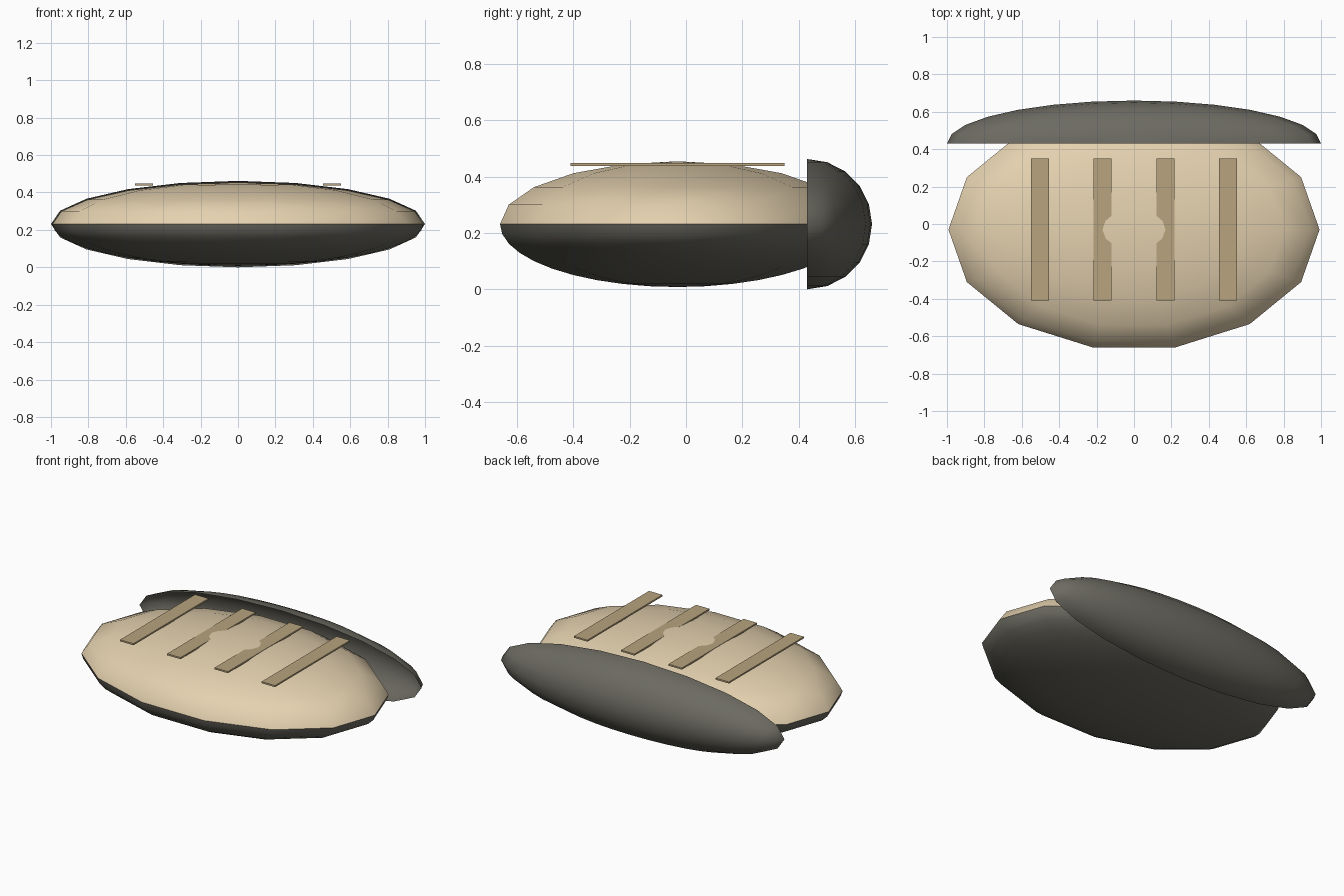
import bpy, bmesh
from math import sin, cos, radians

if "Cube" in bpy.data.objects:
    bpy.data.objects.remove(bpy.data.objects["Cube"])


def material(name, rgb):
    m = bpy.data.materials.new(name)
    m.diffuse_color = (*rgb, 1)
    m.use_nodes = True
    m.node_tree.nodes["Principled BSDF"].inputs["Base Color"].default_value = m.diffuse_color
    return m


dark = material("dark_shell", (0.15, 0.145, 0.12))
cream = material("cream", (0.78, 0.64, 0.43))
tan = material("tan", (0.48, 0.37, 0.21))


def finish(name, bm, mat, smooth):
    me = bpy.data.meshes.new(name)
    bm.to_mesh(me)
    bm.free()
    me.materials.append(mat)
    for p in me.polygons:
        p.use_smooth = smooth
    ob = bpy.data.objects.new(name, me)
    bpy.context.collection.objects.link(ob)
    return ob


def dome(name, centre, radii, lon, lat, segs, rings, mat):
    """Part of an ellipsoid between two longitudes and two latitudes (degrees)."""
    bm = bmesh.new()
    grid = []
    for j in range(rings + 1):
        b = radians(lat[0] + (lat[1] - lat[0]) * j / rings)
        row = []
        for i in range(segs + 1):
            a = radians(lon[0] + (lon[1] - lon[0]) * i / segs)
            d = (cos(a) * cos(b), sin(a) * cos(b), sin(b))
            row.append(bm.verts.new([c + r * k for c, r, k in zip(centre, radii, d)]))
        grid.append(row)
    for j in range(rings):
        for i in range(segs):
            bm.faces.new((grid[j][i], grid[j][i + 1], grid[j + 1][i + 1], grid[j + 1][i]))
    bmesh.ops.remove_doubles(bm, verts=bm.verts, dist=1e-5)
    return finish(name, bm, mat, True)


# Lower shell and cream body share one 14-sided rim
MID = 0.231
body_centre, body_radii = (0, -0.03, MID), (0.992, 0.646, 0.223)
dome("lower_shell", body_centre, body_radii, (0, 360), (-90, 0), 14, 10, dark)
dome("cream_body", body_centre, body_radii, (0, 360), (0, 90), 14, 5, cream)

# Open half shell at the back
dome("back_shell", (0, 0.43, MID), (1.0, 0.23, 0.231), (0, 180), (-90, 90), 14, 10, dark)

# Four flat slats across the top
for n, x in enumerate((-0.502, -0.168, 0.168, 0.502), 1):
    bm = bmesh.new()
    bmesh.ops.create_cube(bm, size=1)
    bmesh.ops.scale(bm, vec=(0.095, 0.76, 0.01), verts=bm.verts)
    bmesh.ops.translate(bm, vec=(x, -0.03, 0.443), verts=bm.verts)
    finish(f"slat_{n}", bm, tan, False)
